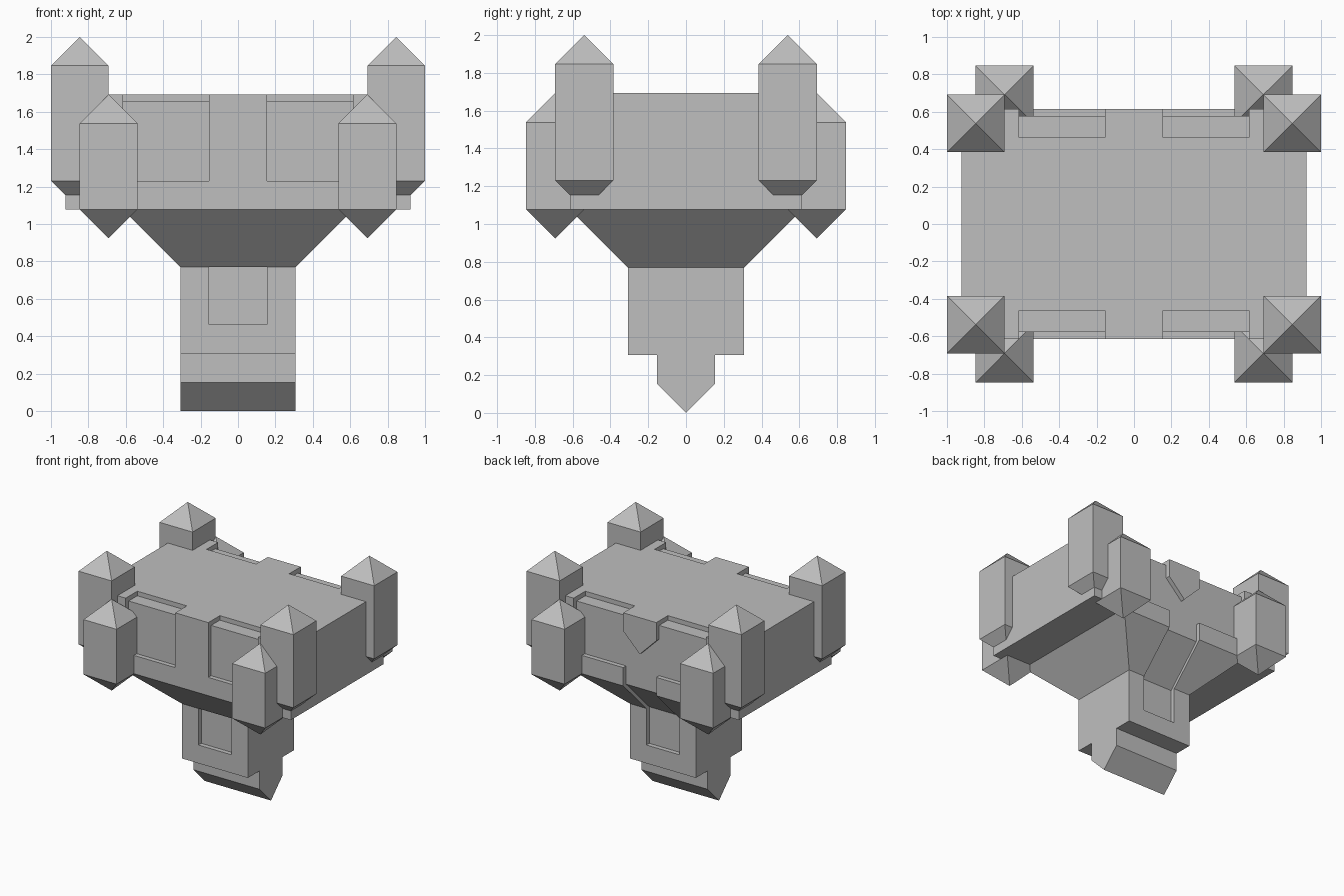
import bpy
import bmesh

U = 1 / 13  # modelling grid unit

if "Cube" in bpy.data.objects:
    bpy.data.objects.remove(bpy.data.objects["Cube"], do_unlink=True)

# One plain stone material
GREY = (0.52, 0.52, 0.52, 1)
stone = bpy.data.materials.new("grey stone")
stone.use_nodes = True
stone.diffuse_color = GREY
stone.node_tree.nodes["Principled BSDF"].inputs["Base Color"].default_value = GREY


def finish(name, bm):
    bmesh.ops.recalc_face_normals(bm, faces=bm.faces)
    bmesh.ops.scale(bm, vec=(U, U, U), verts=bm.verts)
    mesh = bpy.data.meshes.new(name)
    bm.to_mesh(mesh)
    bm.free()
    mesh.materials.append(stone)
    obj = bpy.data.objects.new(name, mesh)
    bpy.context.collection.objects.link(obj)
    return obj


def prism(name, outline, axis, start, end):
    """Extrude an outline along x (outline is y, z) or along y (outline is x, z)."""
    bm = bmesh.new()
    place = (lambda p, d: (d, p[0], p[1])) if axis == "x" else (lambda p, d: (p[0], d, p[1]))
    low = [bm.verts.new(place(p, start)) for p in outline]
    high = [bm.verts.new(place(p, end)) for p in outline]
    bm.faces.new(low)
    bm.faces.new(high)
    for i in range(len(low)):
        j = (i + 1) % len(low)
        bm.faces.new((low[i], low[j], high[j], high[i]))
    return finish(name, bm)


def box(name, x0, x1, y0, y1, z0, z1):
    return prism(name, [(x0, z0), (x1, z0), (x1, z1), (x0, z1)], "y", y0, y1)


def cut(target, cutter):
    mod = target.modifiers.new("cut", "BOOLEAN")
    mod.operation = "DIFFERENCE"
    mod.solver = "EXACT"
    mod.object = cutter
    bpy.context.view_layer.objects.active = target
    bpy.ops.object.modifier_apply(modifier=mod.name)
    bpy.data.objects.remove(cutter, do_unlink=True)


def tower(name, x, y, z0, z1):
    """Square turret with a pyramid on both ends."""
    bm = bmesh.new()
    corners = [(-2, -2), (2, -2), (2, 2), (-2, 2)]
    low = [bm.verts.new((x + a, y + b, z0)) for a, b in corners]
    high = [bm.verts.new((x + a, y + b, z1)) for a, b in corners]
    foot = bm.verts.new((x, y, z0 - 2))
    peak = bm.verts.new((x, y, z1 + 2))
    for i in range(4):
        j = (i + 1) % 4
        bm.faces.new((low[i], low[j], high[j], high[i]))
        bm.faces.new((low[i], low[j], foot))
        bm.faces.new((high[i], high[j], peak))
    return finish(name, bm)


# Main block, with stepped panels on front and back
block = box("main_block", -12, 12, -8, 8, 14, 22)
for s in (-1, 1):
    x0, x1 = sorted((2 * s, 8 * s))
    cut(block, box("front_panel_cutter", x0, x1, -9, -7.5, 16, 23))
    for y0, y1 in ((-9, -6), (6, 9)):
        cut(block, box("top_step_cutter", x0, x1, y0, y1, 21.5, 23))
tee = [(-8, 23), (8, 23), (8, 16), (2, 16), (2, 13), (-2, 13), (-2, 16), (-8, 16)]
cut(block, prism("back_panel_cutter", tee, "y", 7.5, 9))

# Keystone on the back
prism("back_keystone", [(-2, 22), (2, 22), (2, 20), (0, 18), (-2, 20)], "y", 7.5, 8)

# Flared underside
bm = bmesh.new()
rings = []
for r, z in ((4, 10), (8, 14)):
    rings.append([bm.verts.new((a * r, b * r, z)) for a, b in ((-1, -1), (1, -1), (1, 1), (-1, 1))])
    bm.faces.new(rings[-1])
for i in range(4):
    j = (i + 1) % 4
    bm.faces.new((rings[0][i], rings[0][j], rings[1][j], rings[1][i]))
flare = finish("flared_underside", bm)

# Neck, with a front niche and a back groove that runs up the flare
neck = box("neck", -4, 4, -4, 4, 4, 10)
cut(neck, box("niche_cutter", -2, 2, -9, -3.5, 6, 11))
groove = [(3.5, 6), (9, 6), (9, 15), (8.5, 15), (3.5, 10)]
for part in (neck, flare):
    cut(part, prism("groove_cutter", groove, "x", -2, 2))

# Wedge foot
prism("wedge_foot", [(-2, 4), (-2, 2), (0, 0), (2, 2), (2, 4)], "x", -4, 4)

# Turrets at the four corners: a tall outer one and a lower one
for sx, side in ((1, "left"), (-1, "right")):
    for sy, end in ((-1, "front"), (1, "back")):
        tower(f"{end}_{side}_tall_turret", 11 * sx, 7 * sy, 16, 24)
        tower(f"{end}_{side}_low_turret", 9 * sx, 9 * sy, 14, 20)
